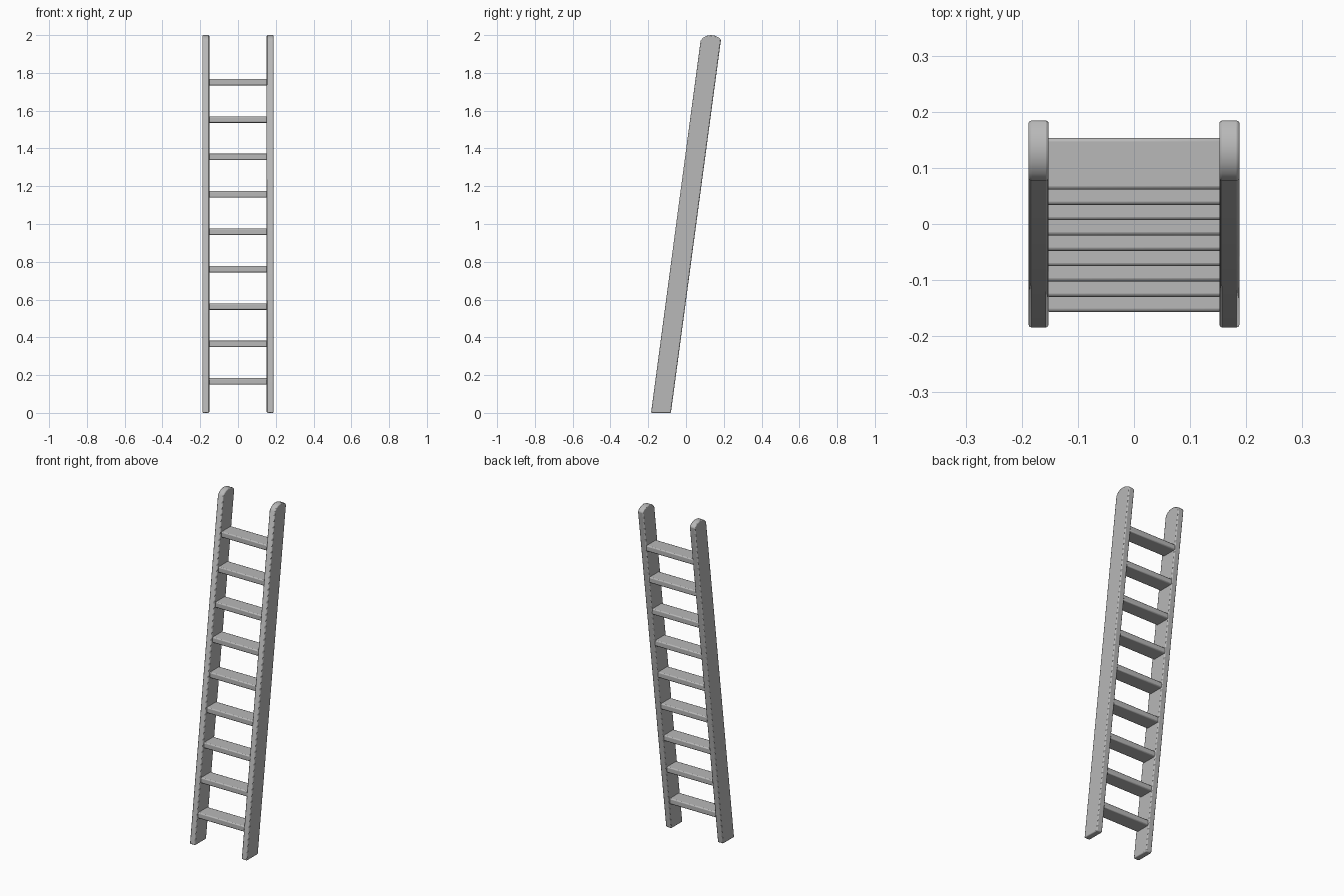
import bpy
import bmesh
from mathutils import Vector

cube = bpy.data.objects.get("Cube")
if cube:
    bpy.data.objects.remove(cube, do_unlink=True)

grey = bpy.data.materials.new("plain_grey")
grey.use_nodes = True
COLOUR = (0.48, 0.48, 0.48, 1)
grey.diffuse_color = COLOUR
grey.node_tree.nodes["Principled BSDF"].inputs["Base Color"].default_value = COLOUR


def extrude_profile(name, profile, x0, x1, bevel):
    """Sweep a (y, z) outline along x and round its edges."""
    bm = bmesh.new()
    face = bm.faces.new([bm.verts.new((x0, y, z)) for y, z in profile])
    swept = bmesh.ops.extrude_face_region(bm, geom=[face])["geom"]
    verts = [v for v in swept if isinstance(v, bmesh.types.BMVert)]
    bmesh.ops.translate(bm, verts=verts, vec=Vector((x1 - x0, 0, 0)))
    bmesh.ops.recalc_face_normals(bm, faces=bm.faces)
    mesh = bpy.data.meshes.new(name)
    bm.to_mesh(mesh)
    bm.free()
    mesh.materials.append(grey)
    obj = bpy.data.objects.new(name, mesh)
    bpy.context.collection.objects.link(obj)
    mod = obj.modifiers.new("soft_edges", "BEVEL")
    mod.width = bevel
    mod.segments = 2
    mod.limit_method = "ANGLE"
    mod.angle_limit = 0.6
    bpy.ops.object.select_all(action="DESELECT")
    obj.select_set(True)
    bpy.context.view_layer.objects.active = obj
    bpy.ops.object.shade_smooth_by_angle(angle=0.6)
    return obj


# Leaning side rails: flat foot, rounded top
rail = [(-0.185, 0), (-0.08, 0), (0.185, 1.975), (0.172, 1.988), (0.152, 1.997),
        (0.13, 2.0), (0.108, 1.996), (0.09, 1.986), (0.077, 1.97)]
extrude_profile("right_rail", rail, -0.188, -0.152, 0.005)
extrude_profile("left_rail", rail, 0.152, 0.188, 0.005)

# Level rungs, stepping back with the lean
RUNGS, DEPTH, THICK = 9, 0.092, 0.034
for i in range(RUNGS):
    y = -0.157 + 0.0273 * i
    z = 0.15 + 0.198 * i
    outline = [(y, z), (y + DEPTH, z), (y + DEPTH, z + THICK), (y, z + THICK)]
    extrude_profile(f"rung_{i + 1}", outline, -0.158, 0.158, 0.006)
